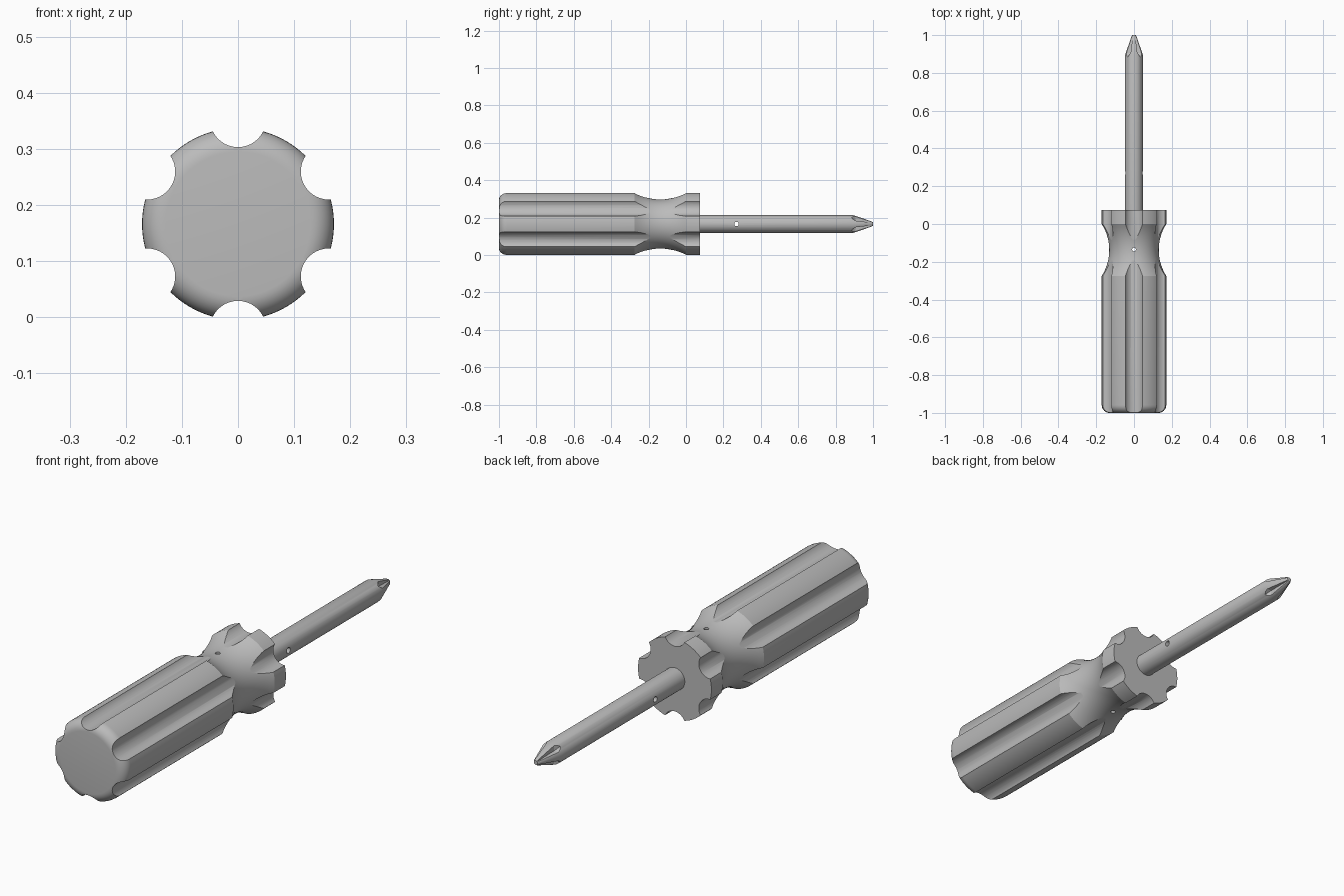
import bpy, bmesh, math
from mathutils import Vector

if "Cube" in bpy.data.objects:
    bpy.data.objects.remove(bpy.data.objects["Cube"], do_unlink=True)

AXIS = 0.166      # height of the tool's axis
R = 0.171         # handle radius
SHAFT = 0.047     # blade shaft radius

grey = bpy.data.materials.new("grey")
grey.use_nodes = True
colour = (0.5, 0.5, 0.5, 1)
grey.diffuse_color = colour
grey.node_tree.nodes["Principled BSDF"].inputs["Base Color"].default_value = colour


def loft(bm, rings):
    """Skin a list of equal-length point rings and cap both ends."""
    rings = [[bm.verts.new(p) for p in ring] for ring in rings]
    for a, b in zip(rings, rings[1:]):
        for i in range(len(a)):
            j = (i + 1) % len(a)
            bm.faces.new((a[i], a[j], b[j], b[i]))
    bm.faces.new(rings[0])
    bm.faces.new(rings[-1])


def circle(y, r, n, cx=0, cz=0):
    angles = [math.tau * i / n for i in range(n)]
    return [Vector((cx + r * math.cos(a), y, cz + r * math.sin(a))) for a in angles]


def finish(name, bm):
    bmesh.ops.recalc_face_normals(bm, faces=bm.faces[:])
    mesh = bpy.data.meshes.new(name)
    bm.to_mesh(mesh)
    bm.free()
    obj = bpy.data.objects.new(name, mesh)
    obj.location.z = AXIS
    mesh.materials.append(grey)
    bpy.context.collection.objects.link(obj)
    return obj


def lathe(name, profile, n):
    bm = bmesh.new()
    loft(bm, [circle(y, r, n) for y, r in profile])
    return finish(name, bm)


def cut(obj, cutter):
    cutter.hide_render = True
    mod = obj.modifiers.new("cut", "BOOLEAN")
    mod.operation, mod.solver, mod.object = "DIFFERENCE", "EXACT", cutter
    bpy.context.view_layer.update()
    bpy.context.view_layer.objects.active = obj
    bpy.ops.object.modifier_apply(modifier=mod.name)
    bpy.data.objects.remove(cutter, do_unlink=True)


def smooth(obj):
    bpy.ops.object.select_all(action="DESELECT")
    obj.select_set(True)
    bpy.context.view_layer.objects.active = obj
    bpy.ops.object.shade_smooth_by_angle(angle=math.radians(25))


# Handle: rounded butt, straight grip, concave neck, collar
fillet = 0.042
profile = []
for i in range(9):
    a = math.pi / 2 * i / 8
    profile.append((-1 + fillet * (1 - math.cos(a)), R - fillet * (1 - math.sin(a))))
half, depth, mid = 0.1375, 0.04, -0.1375
arc = (half ** 2 + depth ** 2) / (2 * depth)
for i in range(17):
    d = half * (i / 8 - 1)
    profile.append((mid + d, R - depth + arc - math.sqrt(arc ** 2 - d ** 2)))
profile.append((0.075, R))
handle = lathe("handle", profile, 96)

# Six round flutes along the handle
bm = bmesh.new()
for k in range(6):
    a = math.radians(30 + 60 * k)
    cx, cz = 0.187 * math.cos(a), 0.187 * math.sin(a)
    loft(bm, [circle(y, 0.05, 40, cx, cz) for y in (-1.1, 0.2)])
cut(handle, finish("flute_cutter", bm))

# Vertical pin hole through the neck
hole = [Vector((p.x, p.z - 0.135, 0)) for p in circle(0, 0.01, 16)]
bm = bmesh.new()
loft(bm, [[p + Vector((0, 0, z)) for p in hole] for z in (-0.3, 0.3)])
cut(handle, finish("neck_hole_cutter", bm))
smooth(handle)

# Blade shaft with a tapered point
shaft = lathe("shaft", [(0.06, SHAFT), (0.895, SHAFT), (0.992, 0.014), (1, 0.009)], 48)

# Four tapered grooves forming the cross tip
bm = bmesh.new()
for sx, sz in ((1, 1), (-1, 1), (-1, -1), (1, -1)):
    loft(bm, [[Vector((sx * x, y, sz * z)) for x, z in ((t, t), (0.1, t), (0.1, 0.1), (t, 0.1))]
              for y, t in ((0.88, 0.036), (0.905, 0.018), (1.01, 0.005))])
cut(shaft, finish("tip_cutter", bm))

# Cross hole through the shaft
hole = [Vector((0, 0.27 + p.x, p.z)) for p in circle(0, 0.012, 16)]
bm = bmesh.new()
loft(bm, [[p + Vector((x, 0, 0)) for p in hole] for x in (-0.1, 0.1)])
cut(shaft, finish("shaft_hole_cutter", bm))
smooth(shaft)
